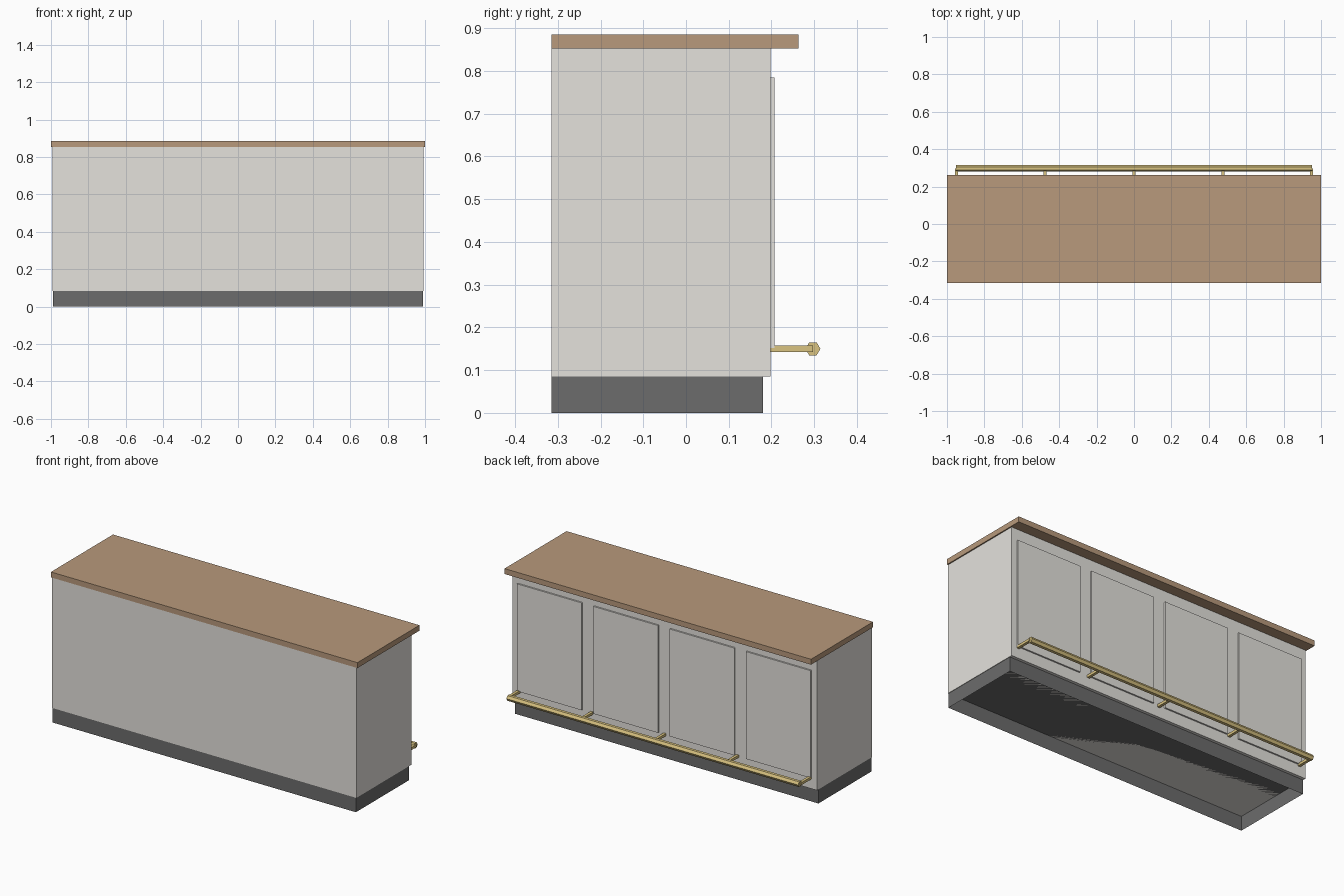
import bpy, bmesh, math

if "Cube" in bpy.data.objects:
    bpy.data.objects.remove(bpy.data.objects["Cube"])


def material(name, rgb):
    m = bpy.data.materials.new(name)
    m.diffuse_color = (*rgb, 1)
    m.use_nodes = True
    m.node_tree.nodes["Principled BSDF"].inputs["Base Color"].default_value = m.diffuse_color
    return m


paint = material("paint", (0.78, 0.76, 0.72))
wood = material("wood", (0.48, 0.32, 0.20))
black = material("black", (0.15, 0.15, 0.15))
brass = material("brass", (0.70, 0.55, 0.22))


def box(name, x, y, z, mat, open_bottom=False):
    """Box from (min, max) ranges on each axis."""
    bm = bmesh.new()
    bmesh.ops.create_cube(bm, size=1)
    for v in bm.verts:
        v.co = [r[0] + (c + 0.5) * (r[1] - r[0]) for c, r in zip(v.co, (x, y, z))]
    if open_bottom:
        bm.normal_update()
        bmesh.ops.delete(bm, geom=[f for f in bm.faces if f.normal.z < -0.5],
                         context='FACES_ONLY')
    mesh = bpy.data.meshes.new(name)
    bm.to_mesh(mesh)
    bm.free()
    mesh.materials.append(mat)
    ob = bpy.data.objects.new(name, mesh)
    bpy.context.collection.objects.link(ob)
    return ob


FRONT, BACK = -0.315, 0.198

# Recessed plinth (hollow underneath), cabinet body and overhanging top
box("plinth", (-0.99, 0.99), (FRONT, 0.18), (0, 0.085), black, open_bottom=True)
box("body", (-0.993, 0.993), (FRONT, BACK), (0.085, 0.853), paint)
box("counter_top", (-1, 1), (FRONT, 0.263), (0.853, 0.885), wood)

# Four raised panels on the back
for i in range(4):
    cx = (i - 1.5) * 0.498
    box(f"panel_{i + 1}", (cx - 0.211, cx + 0.211), (BACK - 0.005, 0.207),
        (0.152, 0.785), paint)

# Six-sided foot rail
RAIL_Y, RAIL_Z = 0.297, 0.15
bpy.ops.mesh.primitive_cylinder_add(vertices=6, radius=0.0175, depth=1.904,
                                    location=(0, RAIL_Y, RAIL_Z),
                                    rotation=(0, math.pi / 2, 0))
rail = bpy.context.object
rail.name = "foot_rail"
# Turn the hexagon so that a corner points straight back
corner = max((rail.data.vertices), key=lambda v: v.co.y)
turn = math.pi / 2 - math.atan2(corner.co.y, corner.co.x)
for v in rail.data.vertices:
    x, y = v.co.x, v.co.y
    v.co.x = x * math.cos(turn) - y * math.sin(turn)
    v.co.y = x * math.sin(turn) + y * math.cos(turn)
rail.data.materials.append(brass)

# Rail brackets
for i in range(5):
    cx = (i - 2) * 0.475
    box(f"rail_bracket_{i + 1}", (cx - 0.008, cx + 0.008), (BACK - 0.002, RAIL_Y),
        (RAIL_Z - 0.0075, RAIL_Z + 0.0075), brass)
